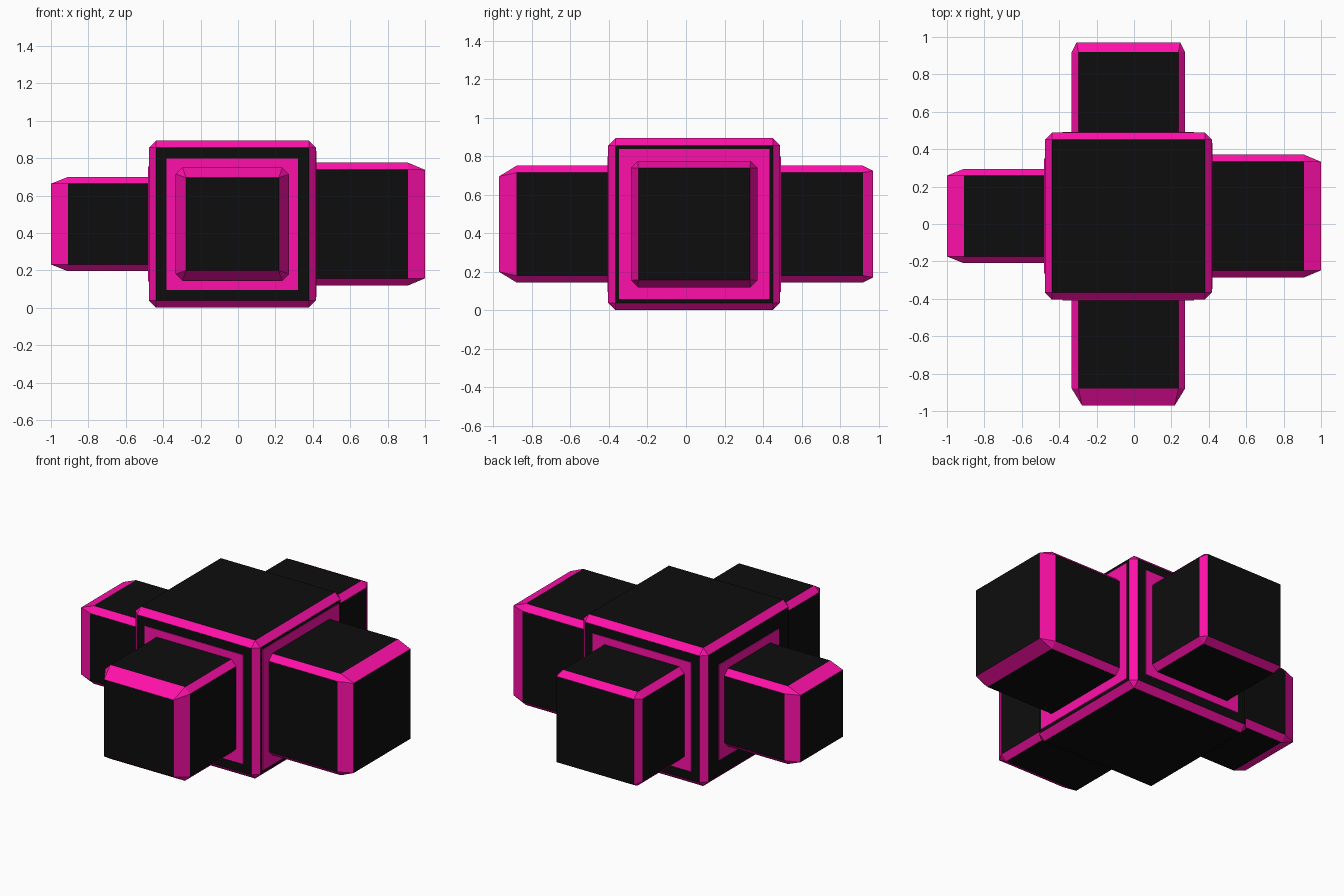
import bpy, bmesh
from itertools import product
from math import radians
from mathutils import Vector

if "Cube" in bpy.data.objects:
    bpy.data.objects.remove(bpy.data.objects["Cube"])


def material(name, color):
    m = bpy.data.materials.new(name)
    m.diffuse_color = color
    m.use_nodes = True
    m.node_tree.nodes["Principled BSDF"].inputs["Base Color"].default_value = m.diffuse_color
    return m


BLACK = material("black panel", (0.004, 0.004, 0.004, 1))
PINK = material("pink trim", (1.0, 0.005, 0.4, 1))
SIGNS = (-1, 1)


def hull(name, points, all_pink=False):
    """Convex solid: axis-aligned faces are black panels, chamfers are pink."""
    bm = bmesh.new()
    for p in points:
        bm.verts.new(p)
    bmesh.ops.convex_hull(bm, input=bm.verts[:])
    bmesh.ops.dissolve_limit(bm, angle_limit=radians(1), verts=bm.verts[:], edges=bm.edges[:])
    bmesh.ops.recalc_face_normals(bm, faces=bm.faces[:])
    for f in bm.faces:
        flat = max(abs(c) for c in f.normal) > 0.99
        f.material_index = 0 if flat and not all_pink else 1
    me = bpy.data.meshes.new(name)
    bm.to_mesh(me)
    bm.free()
    me.materials.append(BLACK)
    me.materials.append(PINK)
    ob = bpy.data.objects.new(name, me)
    bpy.context.collection.objects.link(ob)
    return ob


# Chamfered central block
CENTRE = Vector((-0.03, 0.0425, 0.4475))
HALF, CH = 0.4465, 0.038
pts = []
for axis in range(3):
    for s in product(SIGNS, repeat=3):
        pts.append(CENTRE + Vector([s[i] * (HALF if i == axis else HALF - CH) for i in range(3)]))
hull("core_block", pts)


def arm(name, axis, sign, tip, half, plate, inset, depth, edge=0.036):
    """Square arm with a collar plate; the tip chamfer has its own inset and depth."""
    other = 1 - axis

    def at(u, v, w):
        p = Vector((0, 0, CENTRE.z + v))
        p[other] = CENTRE[other] + u
        p[axis] = w
        return p

    face = CENTRE[axis] + sign * HALF
    shoulder, root = sign * (tip - depth), face - sign * 0.05
    pts = []
    for a, b in product(SIGNS, SIGNS):
        pts.append(at(a * (half - inset), b * (half - inset), sign * tip))
        for w in (shoulder, root):
            pts.append(at(a * half, b * (half - edge), w))
            pts.append(at(a * (half - edge), b * half, w))
    hull(name + "_arm", pts)
    hull(name + "_collar", [at(a * plate, b * plate, w) for a, b in product(SIGNS, SIGNS)
                            for w in (root, face + sign * 0.004)], all_pink=True)


# Four arms: axis, direction, tip distance, half width, collar half width, tip inset, tip depth
arm("front", 1, -1, 0.97, 0.303, 0.352, 0.055, 0.09)
arm("back", 1, 1, 0.97, 0.303, 0.352, 0.026, 0.05)
arm("right", 0, 1, 1.0, 0.328, 0.39, 0.038, 0.09)
arm("left", 0, -1, 1.0, 0.252, 0.308, 0.036, 0.09)
